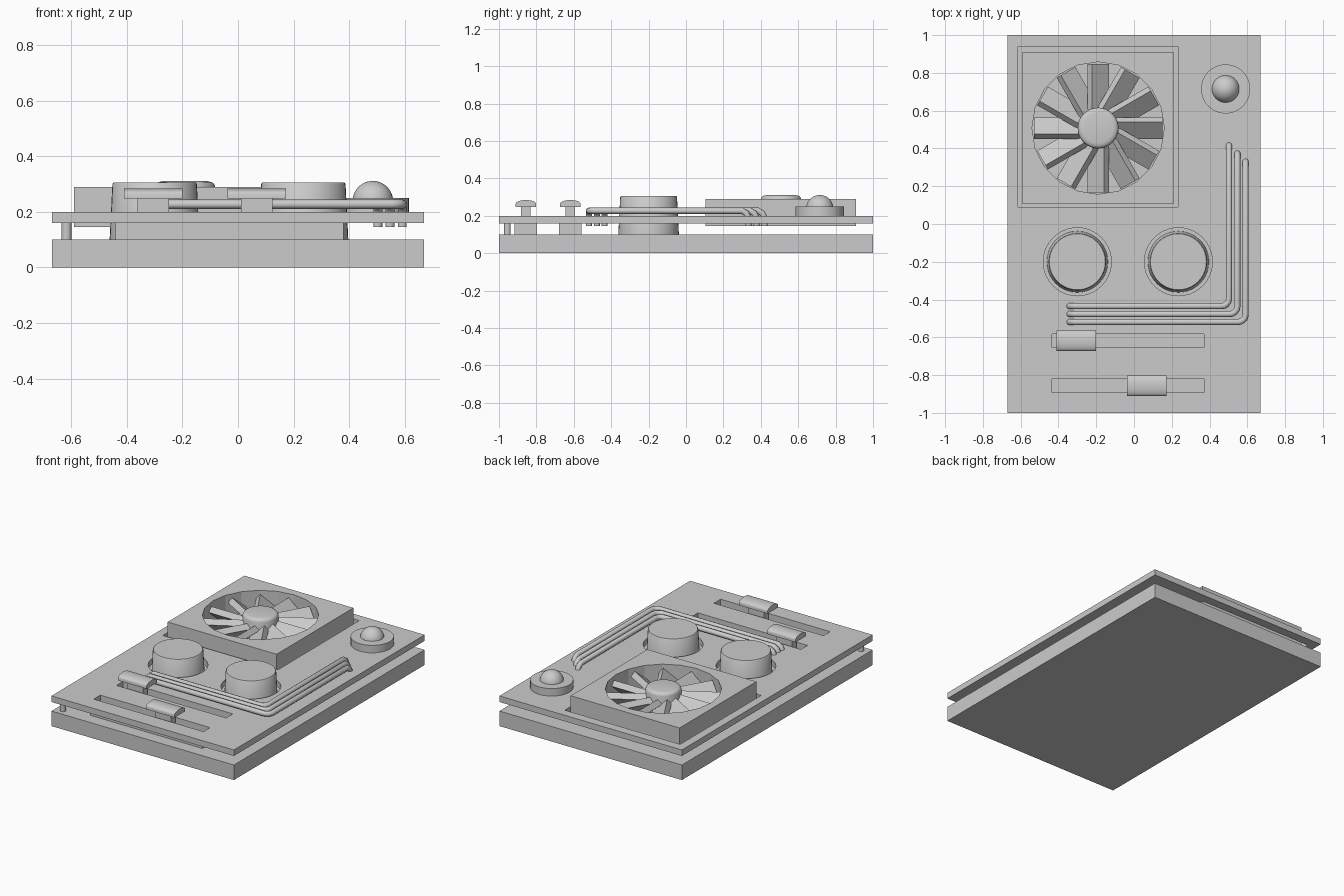
import bpy, bmesh, math
from mathutils import Matrix

if "Cube" in bpy.data.objects:
    bpy.data.objects.remove(bpy.data.objects["Cube"])


def link(name, data):
    ob = bpy.data.objects.new(name, data)
    bpy.context.collection.objects.link(ob)
    bpy.ops.object.select_all(action='DESELECT')
    ob.select_set(True)
    bpy.context.view_layer.objects.active = ob
    return ob


def from_bm(name, bm, smooth=None):
    me = bpy.data.meshes.new(name)
    bmesh.ops.recalc_face_normals(bm, faces=bm.faces)
    bm.to_mesh(me)
    bm.free()
    ob = link(name, me)
    if smooth:
        bpy.ops.object.shade_smooth_by_angle(angle=math.radians(smooth))
    return ob


def box(name, x0, x1, y0, y1, z0, z1):
    bm = bmesh.new()
    m = Matrix.LocRotScale(((x0 + x1) / 2, (y0 + y1) / 2, (z0 + z1) / 2), None, (x1 - x0, y1 - y0, z1 - z0))
    bmesh.ops.create_cube(bm, size=1, matrix=m)
    return from_bm(name, bm)


def lathe(name, x, y, profile, steps=40):
    bm = bmesh.new()
    verts = [bm.verts.new((r, 0, z)) for r, z in profile]
    edges = [bm.edges.new(p) for p in zip(verts, verts[1:])]
    bmesh.ops.spin(bm, geom=verts + edges, cent=(0, 0, 0), axis=(0, 0, 1), angle=2 * math.pi, steps=steps)
    bmesh.ops.remove_doubles(bm, verts=bm.verts, dist=1e-4)
    bmesh.ops.translate(bm, verts=bm.verts, vec=(x, y, 0))
    return from_bm(name, bm, 40)


def rect(x0, x1, y0, y1):
    return [(x0, y0), (x1, y0), (x1, y1), (x0, y1)]


def circle(x, y, r, n):
    return [(x + r * math.cos(2 * math.pi * i / n), y + r * math.sin(2 * math.pi * i / n)) for i in range(n)]


def curve_object(name, loops, cyclic, **settings):
    cu = bpy.data.curves.new(name, 'CURVE')
    for key, val in settings.items():
        setattr(cu, key, val)
    for pts in loops:
        sp = cu.splines.new('POLY')
        sp.points.add(len(pts) - 1)
        for p, co in zip(sp.points, pts):
            p.co = (*co, 0, 1) if len(co) == 2 else (*co, 1)
        sp.use_cyclic_u = cyclic
    return link(name, cu)


def pierced_plate(name, loops, z0, z1):
    ob = curve_object(name, loops, True, dimensions='2D', fill_mode='BOTH', extrude=(z1 - z0) / 2)
    ob.location.z = (z0 + z1) / 2
    bpy.ops.object.convert(target='MESH')
    bpy.ops.object.shade_flat()


KNOBS = [(-0.30, -0.20), (0.235, -0.20)]
SLIDERS = [(-0.305, -0.618), (0.067, -0.856)]
FX, FY = -0.19, 0.508

# base slab and raised cover plate with openings
box("base_slab", -0.67, 0.67, -1, 1, 0, 0.1)
holes = [rect(-0.615, 0.232, 0.09, 0.94)]
holes += [circle(x, y, 0.18, 40) for x, y in KNOBS]
holes += [rect(-0.435, 0.37, y - 0.035, y + 0.035) for _, y in SLIDERS]
pierced_plate("cover_plate", [rect(-0.67, 0.67, -1, 1)] + holes, 0.16, 0.2)
lathe("corner_post", -0.617, -0.955, [(0, 0.1), (0.018, 0.1), (0.018, 0.16), (0, 0.16)], 12)

# fan housing with round bore
pierced_plate("fan_housing", [rect(-0.59, 0.21, 0.105, 0.91), circle(FX, FY, 0.35, 20)], 0.145, 0.29)

# pitched fan blades
bm = bmesh.new()
for i in range(12):
    m = (Matrix.Translation((FX, FY, 0.215)) @ Matrix.Rotation(i * math.pi / 6, 4, 'Z')
         @ Matrix.Translation((0.205, 0, 0)) @ Matrix.Rotation(math.radians(40), 4, 'X')
         @ Matrix.Diagonal((0.27, 0.115, 0.04, 1)))
    bmesh.ops.create_cube(bm, size=1, matrix=m)
from_bm("fan_blades", bm)
lathe("fan_hub", FX, FY, [(0, 0.15), (0.108, 0.15), (0.108, 0.29), (0.104, 0.3), (0.095, 0.307), (0.08, 0.31), (0, 0.31)])

# tapered round knobs
for i, (x, y) in enumerate(KNOBS):
    lathe(f"knob_{i + 1}", x, y, [(0, 0.1), (0.162, 0.1), (0.152, 0.3), (0.148, 0.305), (0, 0.305)])

# sliders: rail under the slot, stem and domed cap
for i, (x, y) in enumerate(SLIDERS):
    box(f"slider_rail_{i + 1}", -0.44, 0.38, y - 0.06, y + 0.06, 0.1, 0.159)
    box(f"slider_stem_{i + 1}", x - 0.057, x + 0.057, y - 0.025, y + 0.025, 0.15, 0.26)
    prof = [(-0.055, 0.247), (0.055, 0.247)]
    prof += [(0.055 * math.cos(a), 0.264 + 0.02 * math.sin(a)) for a in [math.pi * k / 10 for k in range(11)]]
    bm = bmesh.new()
    f = bm.faces.new([bm.verts.new((x - 0.105, y + py, pz)) for py, pz in prof])
    ext = bmesh.ops.extrude_face_region(bm, geom=[f], use_keep_orig=True)
    bmesh.ops.translate(bm, vec=(0.21, 0, 0), verts=[v for v in ext['geom'] if isinstance(v, bmesh.types.BMVert)])
    from_bm(f"slider_cap_{i + 1}", bm, 40)

# round button with dome
lathe("button_base", 0.485, 0.715, [(0, 0.2), (0.13, 0.2), (0.13, 0.25), (0, 0.25)])
dome = [(0.073 * math.cos(a), 0.238 + 0.073 * math.sin(a)) for a in [math.pi / 20 * k for k in range(11)]]
lathe("button_dome", 0.485, 0.715, [(0, 0.238)] + dome)

# three nested pipes, bent at the corner and diving through the plate at both ends
PIPE_Z = 0.227
bend = [(0, 0.145), (0, 0.187), (0.012, 0.213), (0.035, PIPE_Z)]
for i in range(3):
    px, py, end = 0.503 + 0.044 * i, -0.435 - 0.042 * i, 0.42 - 0.043 * i
    path = [(-0.345 + d, py, h) for d, h in bend]
    path += [(px - 0.04 + 0.04 * math.sin(a), py + 0.04 - 0.04 * math.cos(a), PIPE_Z)
             for a in [math.pi / 8 * k for k in range(5)]]
    path += [(px, end - d, h) for d, h in reversed(bend)]
    curve_object(f"pipe_{i + 1}", [path], False, dimensions='3D', bevel_depth=0.017,
                 bevel_resolution=3, use_fill_caps=True)
    bpy.ops.object.convert(target='MESH')
    bpy.ops.object.shade_smooth_by_angle(angle=math.radians(50))
